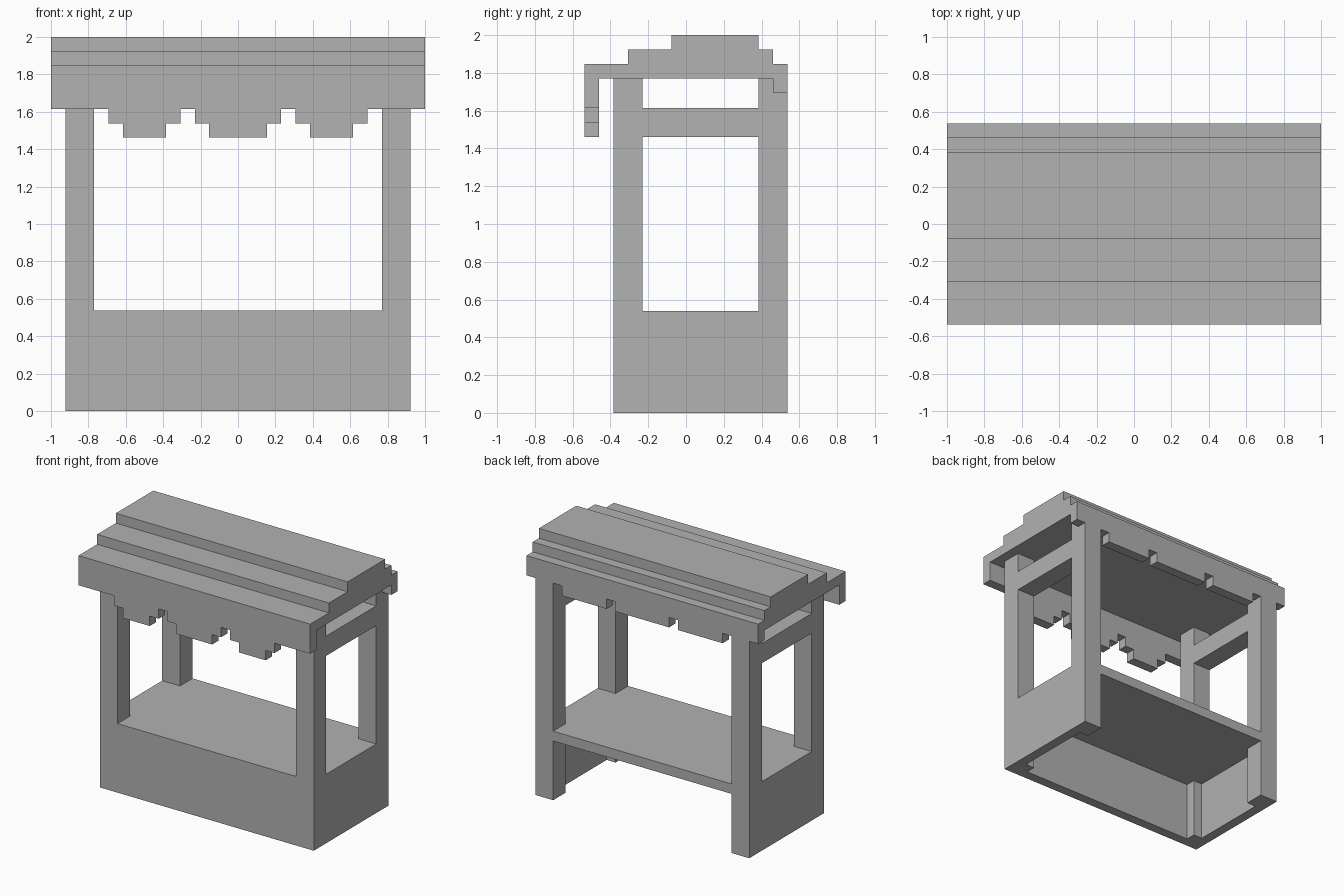
import bpy
import bmesh

U = 1 / 13  # one block of the stall's grid

cube = bpy.data.objects.get("Cube")
if cube:
    bpy.data.objects.remove(cube, do_unlink=True)

GREY = (0.445, 0.445, 0.445, 1)
grey = bpy.data.materials.new("plain_grey")
grey.use_nodes = True
grey.diffuse_color = GREY
grey.node_tree.nodes["Principled BSDF"].inputs["Base Color"].default_value = GREY


def prism(name, axis, outline, low, high):
    """Extrude a flat outline along an axis, measured in blocks."""
    def place(a, b, d):
        p = {"X": (d, a, b), "Y": (a, d, b), "Z": (a, b, d)}[axis]
        return [c * U for c in p]

    bm = bmesh.new()
    near = [bm.verts.new(place(a, b, low)) for a, b in outline]
    far = [bm.verts.new(place(a, b, high)) for a, b in outline]
    bm.faces.new(near)
    bm.faces.new(far)
    for i in range(len(outline)):
        bm.faces.new((near[i - 1], near[i], far[i], far[i - 1]))
    bmesh.ops.recalc_face_normals(bm, faces=bm.faces)
    mesh = bpy.data.meshes.new(name)
    bm.to_mesh(mesh)
    bm.free()
    mesh.materials.append(grey)
    obj = bpy.data.objects.new(name, mesh)
    bpy.context.collection.objects.link(obj)
    return obj


def box(name, x, y, z):
    return prism(name, "Z", [(x[0], y[0]), (x[1], y[0]), (x[1], y[1]), (x[0], y[1])], *z)


def mirrored(half):
    """Complete a symmetric outline from its +x half."""
    return half + [(-a, b) for a, b in reversed(half)]


# Posts, side beams and side panels
for side, s in (("left", 1), ("right", -1)):
    wide = sorted((s * 10, s * 12))
    thin = sorted((s * 11, s * 12))
    box(f"front_{side}_post", wide, (-5, -3), (0, 23))
    box(f"back_{side}_post", wide, (5, 7), (0, 23))
    box(f"{side}_beam", wide, (-3, 5), (19, 21))
    box(f"{side}_panel", thin, (-3, 5), (0, 7))

# Front panel and the counter fitted between the posts
box("front_panel", (-10, 10), (-5, -4), (0, 7))
counter = [(10, -4), (10, -3), (11, -3), (11, 5), (10, 5), (10, 7)]
prism("counter", "Z", mirrored(counter), 6, 7)

# Stepped roof
roof = [(-7, 23), (7, 23), (7, 24), (6, 24), (6, 25), (5, 25),
        (5, 26), (-1, 26), (-1, 25), (-4, 25), (-4, 24), (-7, 24)]
prism("roof", "X", roof, -13, 13)

# Stepped front valance
front = [(2, 19), (2, 20), (3, 20), (3, 21), (4, 21), (4, 20), (5, 20), (5, 19),
         (8, 19), (8, 20), (9, 20), (9, 21), (13, 21), (13, 23)]
prism("front_valance", "Y", mirrored(front), -7, -6)

# Shorter notched back valance
back = [(3, 21), (3, 22), (4, 22), (4, 21), (9, 21), (9, 22), (13, 22), (13, 23)]
prism("back_valance", "Y", mirrored(back), 6, 7)
